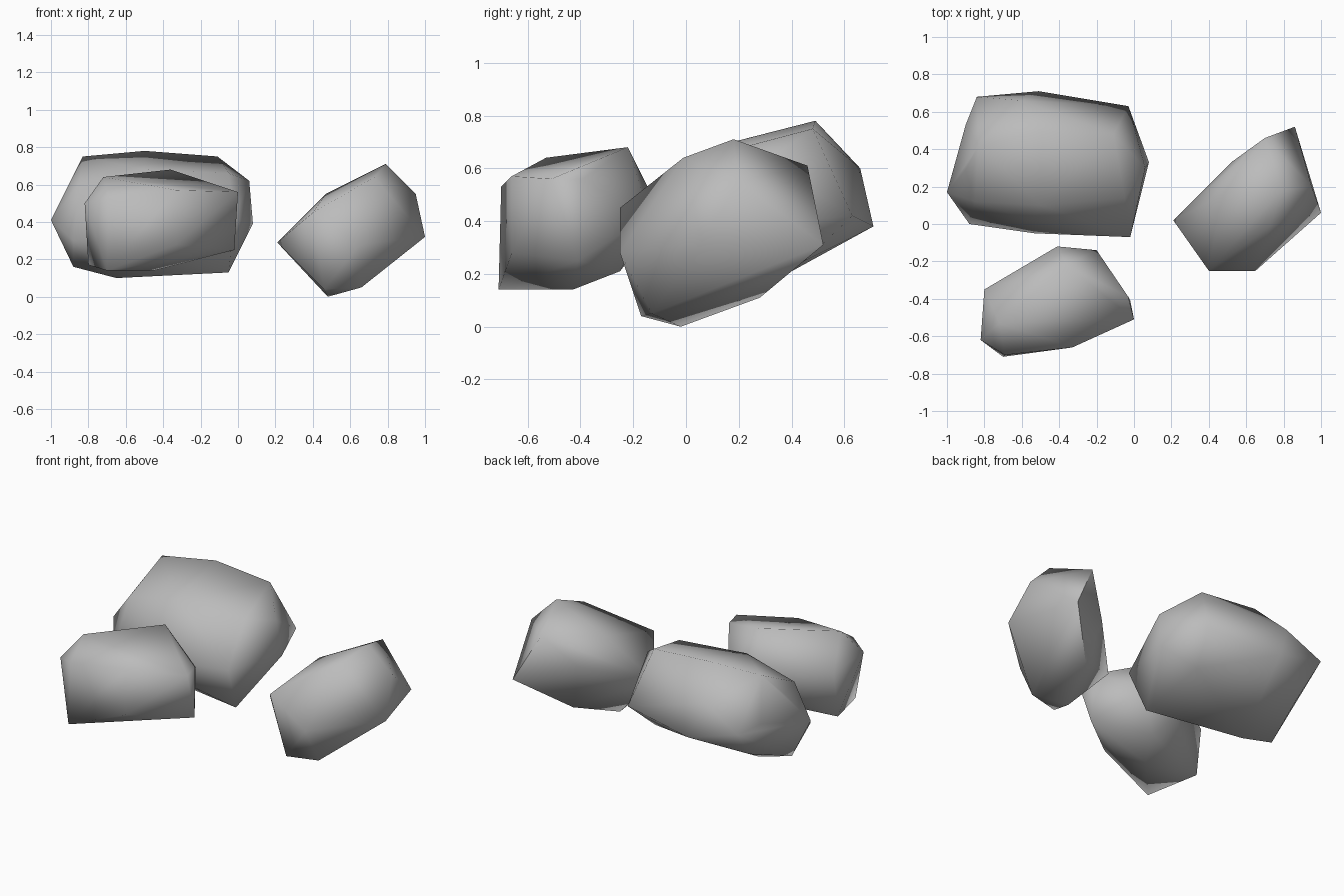
import bpy
import bmesh
import math
from mathutils import Vector

# Remove the default object
default_cube = bpy.data.objects.get("Cube")
if default_cube:
    bpy.data.objects.remove(default_cube, do_unlink=True)


def make_material(name, color):
    material = bpy.data.materials.new(name)
    material.use_nodes = True
    material.diffuse_color = color
    for node in material.node_tree.nodes:
        if node.type == "BSDF_PRINCIPLED":
            node.inputs["Base Color"].default_value = color
            node.inputs["Roughness"].default_value = 0.9
    return material


stone_grey = make_material("stone grey", (0.5, 0.5, 0.5, 1))


def make_rock(name, crown, girdle, base):
    """Wrap a chipped stone around its crown, girdle and base corners."""
    bm = bmesh.new()
    for corner in crown + girdle + base:
        bm.verts.new(Vector(corner))
    bmesh.ops.convex_hull(bm, input=list(bm.verts), use_existing_faces=False)
    loose = [v for v in bm.verts if not v.link_faces]
    bmesh.ops.delete(bm, geom=loose, context="VERTS")

    # Merge nearly flat triangle pairs into broad facets
    bmesh.ops.join_triangles(
        bm,
        faces=list(bm.faces),
        angle_face_threshold=math.radians(15),
        angle_shape_threshold=math.radians(60),
    )
    bmesh.ops.recalc_face_normals(bm, faces=list(bm.faces))

    mesh = bpy.data.meshes.new(name)
    bm.to_mesh(mesh)
    bm.free()

    # Worn, soft surface with only the hardest chips left crisp
    mesh.shade_smooth()
    mesh.set_sharp_from_angle(angle=math.radians(75))
    mesh.materials.append(stone_grey)
    rock = bpy.data.objects.new(name, mesh)
    bpy.context.scene.collection.objects.link(rock)


# Large boulder at the back
make_rock(
    "large_back_rock",
    crown=[(-.83, .42, .75), (-.5, .49, .78), (-.11, .48, .75),
           (.06, .3, .62), (-.05, .14, .66), (-.5, .1, .68),
           (-.85, .12, .6), (-.9, .29, .6), (-.6, .66, .6)],
    girdle=[(-1, .17, .41), (-.9, .53, .5), (-.84, .68, .47), (-.51, .71, .38),
            (-.03, .63, .42), (.08, .33, .39), (-.02, -.07, .42),
            (-.53, -.05, .35), (-.55, .02, .55), (-.88, 0, .3)],
    base=[(-.05, .05, .13), (-.88, .19, .16), (-.65, .2, .1),
          (-.8, .5, .27), (-.1, .45, .25)],
)

# Small blocky stone at the front
make_rock(
    "small_front_rock",
    crown=[(-.72, -.53, .64), (-.36, -.22, .68), (0, -.51, .56),
           (-.33, -.66, .57), (-.69, -.7, .53), (-.03, -.39, .56)],
    girdle=[(-.82, -.62, .5), (-.8, -.35, .46), (-.41, -.12, .48),
            (-.45, -.16, .33), (-.2, -.14, .42)],
    base=[(-.7, -.71, .14), (-.33, -.66, .28), (-.02, -.41, .25),
          (-.45, -.43, .14), (-.35, -.25, .21), (-.8, -.39, .17)],
)

# Tilted stone on the left side
make_rock(
    "tilted_left_rock",
    crown=[(.79, .18, .71), (.7, .46, .61), (.95, .2, .55),
           (.73, -.01, .64), (.47, .15, .55), (.4, -.25, .45)],
    girdle=[(.21, .02, .29), (.52, .33, .4), (.86, .52, .31),
            (.83, .42, .45), (1, .06, .32), (.65, -.25, .28)],
    base=[(.66, -.13, .05), (.46, -.17, .04), (.48, -.02, 0),
          (.6, .28, .11)],
)
